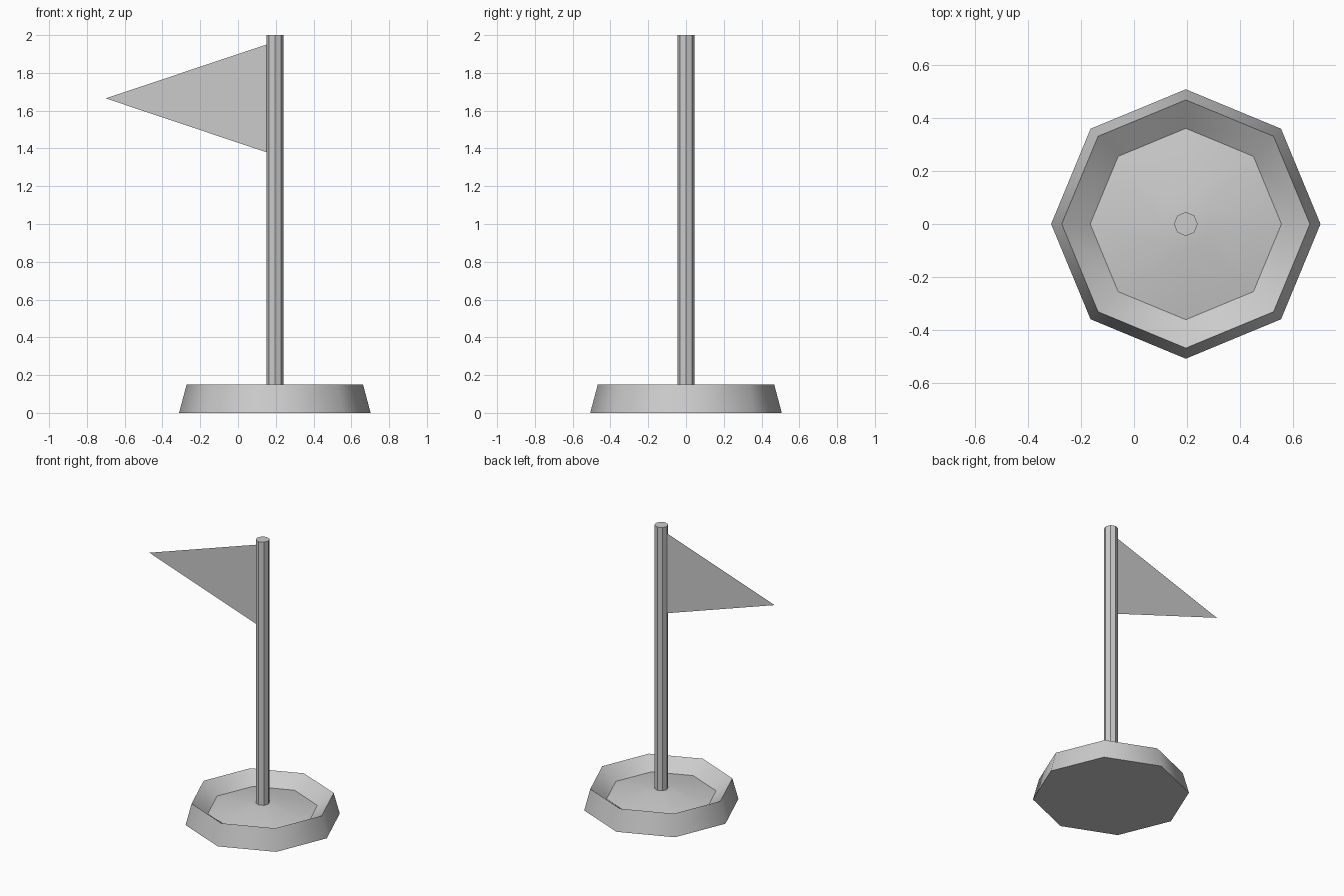
import bpy, bmesh, math

if "Cube" in bpy.data.objects:
    bpy.data.objects.remove(bpy.data.objects["Cube"])

CX = 0.195   # pole and base axis
SIDES = 8


def lathe(name, profile, smooth_angle=None):
    """Revolve (radius, z) rings into an eight-sided closed solid."""
    bm = bmesh.new()
    rings = []
    for r, z in profile:
        rings.append([bm.verts.new((CX + r * math.cos(math.tau * i / SIDES),
                                    r * math.sin(math.tau * i / SIDES), z))
                      for i in range(SIDES)])
    for a, b in zip(rings, rings[1:]):
        for i in range(SIDES):
            j = (i + 1) % SIDES
            bm.faces.new((a[i], a[j], b[j], b[i]))
    bm.faces.new(rings[0][::-1])
    bm.faces.new(rings[-1])
    return finish(name, bm, smooth_angle)


def finish(name, bm, smooth_angle=None):
    mesh = bpy.data.meshes.new(name)
    bm.to_mesh(mesh)
    bm.free()
    obj = bpy.data.objects.new(name, mesh)
    bpy.context.collection.objects.link(obj)
    if smooth_angle:
        bpy.ops.object.select_all(action='DESELECT')
        obj.select_set(True)
        bpy.context.view_layer.objects.active = obj
        bpy.ops.object.shade_smooth_by_angle(angle=math.radians(smooth_angle))
    return obj


# Dished base: sloped outside, sunken ring, low mound around the pole
lathe("base", [(0.507, 0), (0.467, 0.15), (0.36, 0.07), (0.10, 0.12)], 44)

# Pole
lathe("pole", [(0.045, 0.10), (0.045, 2.0)])

# Pennant: a single flat triangle
bm = bmesh.new()
bm.faces.new([bm.verts.new(p) for p in
              ((CX - 0.045, 0, 1.95), (-0.70, 0, 1.665), (CX - 0.045, 0, 1.38))])
finish("flag", bm)
